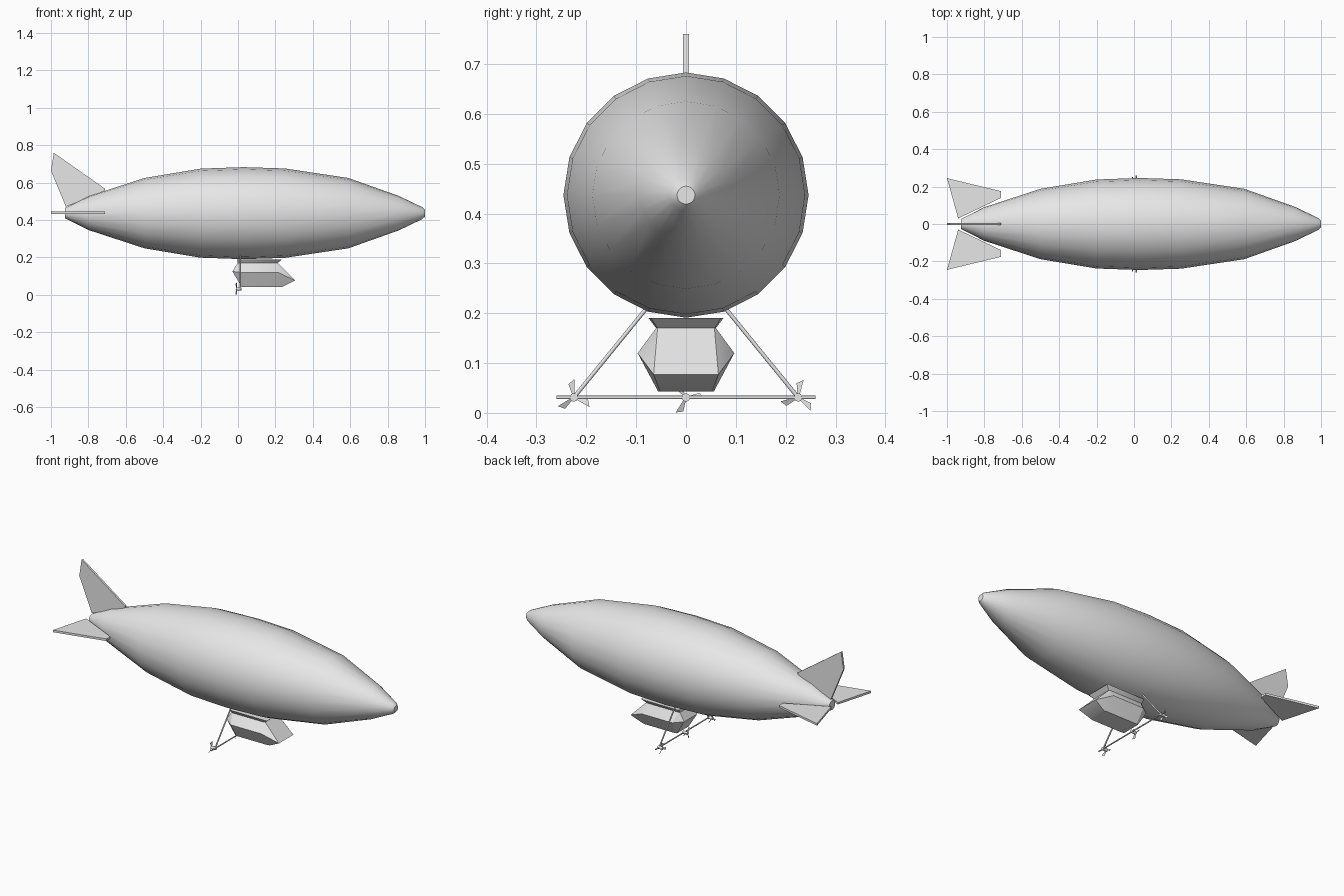
import bpy, bmesh, math
from mathutils import Vector, Matrix

cube = bpy.data.objects.get("Cube")
if cube:
    bpy.data.objects.remove(cube, do_unlink=True)

grey = bpy.data.materials.new("light_grey")
grey.use_nodes = True
grey.diffuse_color = (0.8, 0.8, 0.8, 1)
bsdf = next(n for n in grey.node_tree.nodes if n.type == 'BSDF_PRINCIPLED')
bsdf.inputs["Base Color"].default_value = (0.8, 0.8, 0.8, 1)

AXIS_Z = 0.437


def finish(name, bm, angle=30):
    bmesh.ops.recalc_face_normals(bm, faces=bm.faces)
    mesh = bpy.data.meshes.new(name)
    bm.to_mesh(mesh)
    bm.free()
    mesh.materials.append(grey)
    ob = bpy.data.objects.new(name, mesh)
    bpy.context.collection.objects.link(ob)
    bpy.ops.object.select_all(action='DESELECT')
    ob.select_set(True)
    bpy.context.view_layer.objects.active = ob
    bpy.ops.object.shade_smooth_by_angle(angle=math.radians(angle))
    return ob


def loft(bm, rings):
    """Skin closed rings of equal length and cap both ends."""
    loops = [[bm.verts.new(p) for p in ring] for ring in rings]
    n = len(loops[0])
    for a, b in zip(loops, loops[1:]):
        for i in range(n):
            j = (i + 1) % n
            bm.faces.new((a[i], a[j], b[j], b[i]))
    bm.faces.new(loops[0])
    bm.faces.new(loops[-1])


def rod(name, start, end, radius, sides=8):
    start, end = Vector(start), Vector(end)
    d = end - start
    bm = bmesh.new()
    bmesh.ops.create_cone(
        bm, cap_ends=True, segments=sides, radius1=radius, radius2=radius, depth=d.length,
        matrix=Matrix.Translation((start + end) / 2) @ d.to_track_quat('Z', 'Y').to_matrix().to_4x4())
    return finish(name, bm, 50)


# Envelope: twenty-sided body of revolution along x
profile = [(-0.925, 0.027), (-0.8, 0.09), (-0.5, 0.188), (-0.2, 0.238), (0.03, 0.246),
           (0.25, 0.239), (0.59, 0.188), (0.86, 0.092), (0.985, 0.032), (1.0, 0.018)]
SIDES = 20
bm = bmesh.new()
loft(bm, [[(x, r * math.sin(math.tau * i / SIDES), AXIS_Z + r * math.cos(math.tau * i / SIDES))
           for i in range(SIDES)] for x, r in profile])
finish("envelope", bm, 40)

# Tail fins: one plate outline (x, distance from axis) turned about the axis
T = 0.006


def fin(name, outline, degrees):
    bm = bmesh.new()
    loft(bm, [[(x, side, r) for x, r in outline] for side in (-T, T)])
    bmesh.ops.rotate(bm, verts=bm.verts, matrix=Matrix.Rotation(math.radians(degrees), 3, 'X'))
    bmesh.ops.translate(bm, verts=bm.verts, vec=(0, 0, AXIS_Z + 0.002))
    finish(name, bm)


fin("top_fin", [(-0.92, 0.032), (-1.0, 0.225), (-0.985, 0.321), (-0.71, 0.128), (-0.712, 0.118)], 0)
side_outline = [(-0.94, 0.03), (-1.0, 0.245), (-0.71, 0.175), (-0.71, 0.14)]
fin("left_fin", side_outline, -90)
fin("right_fin", side_outline, 90)


# Gondola: flared roof, neck, bulging waist, flat floor
def hexring(nose, front, rear, tail):
    """Each argument is (x, half width, z); mirrored across y."""
    half = [nose, front, rear, tail]
    return [(x, y, z) for x, y, z in half] + [(x, -y, z) for x, y, z in reversed(half)]


bm = bmesh.new()
loft(bm, [
    hexring((0.235, 0.07, 0.19), (0.23, 0.075, 0.19), (0.0, 0.075, 0.19), (-0.005, 0.07, 0.19)),
    hexring((0.212, 0.057, 0.17), (0.205, 0.06, 0.17), (0.005, 0.06, 0.17), (-0.002, 0.057, 0.17)),
    hexring((0.305, 0.065, 0.077), (0.215, 0.097, 0.12), (0.02, 0.097, 0.12), (-0.03, 0.06, 0.125)),
    hexring((0.238, 0.052, 0.043), (0.225, 0.056, 0.043), (0.03, 0.056, 0.043), (0.02, 0.052, 0.043)),
])
finish("gondola", bm)

# Engine frame: cross bar and two slanted struts
BAR_X, BAR_Z, ENGINE_Y = 0.012, 0.031, 0.225
rod("engine_bar", (BAR_X, -0.26, BAR_Z), (BAR_X, 0.26, BAR_Z), 0.0035)
for side, s in (("left", 1), ("right", -1)):
    rod(side + "_strut", (BAR_X, s * 0.075, 0.215), (BAR_X, s * ENGINE_Y, BAR_Z), 0.004)


# Engines with three-bladed propellers
def propeller(label, y, spin):
    rod(label + "_engine", (-0.012, y, BAR_Z), (0.018, y, BAR_Z), 0.0085, 10)
    bm = bmesh.new()
    for k in range(3):
        geo = bmesh.new()
        loft(geo, [[(t - 0.001, -0.002, 0.004), (t - 0.004, -0.007, 0.028),
                    (t + 0.002, 0.006, 0.036), (t + 0.001, 0.002, 0.004)]
                   for t in (-0.0005, 0.0005)])
        turn = Matrix.Rotation(math.radians(spin + 120 * k), 4, 'X')
        geo.transform(Matrix.Translation((-0.008, y, BAR_Z)) @ turn)
        part = bpy.data.meshes.new("blade")
        geo.to_mesh(part)
        geo.free()
        bm.from_mesh(part)
        bpy.data.meshes.remove(part)
    finish(label + "_propeller", bm)


propeller("left", ENGINE_Y, -8)
propeller("middle", 0, 35)
propeller("right", -ENGINE_Y, 8)
